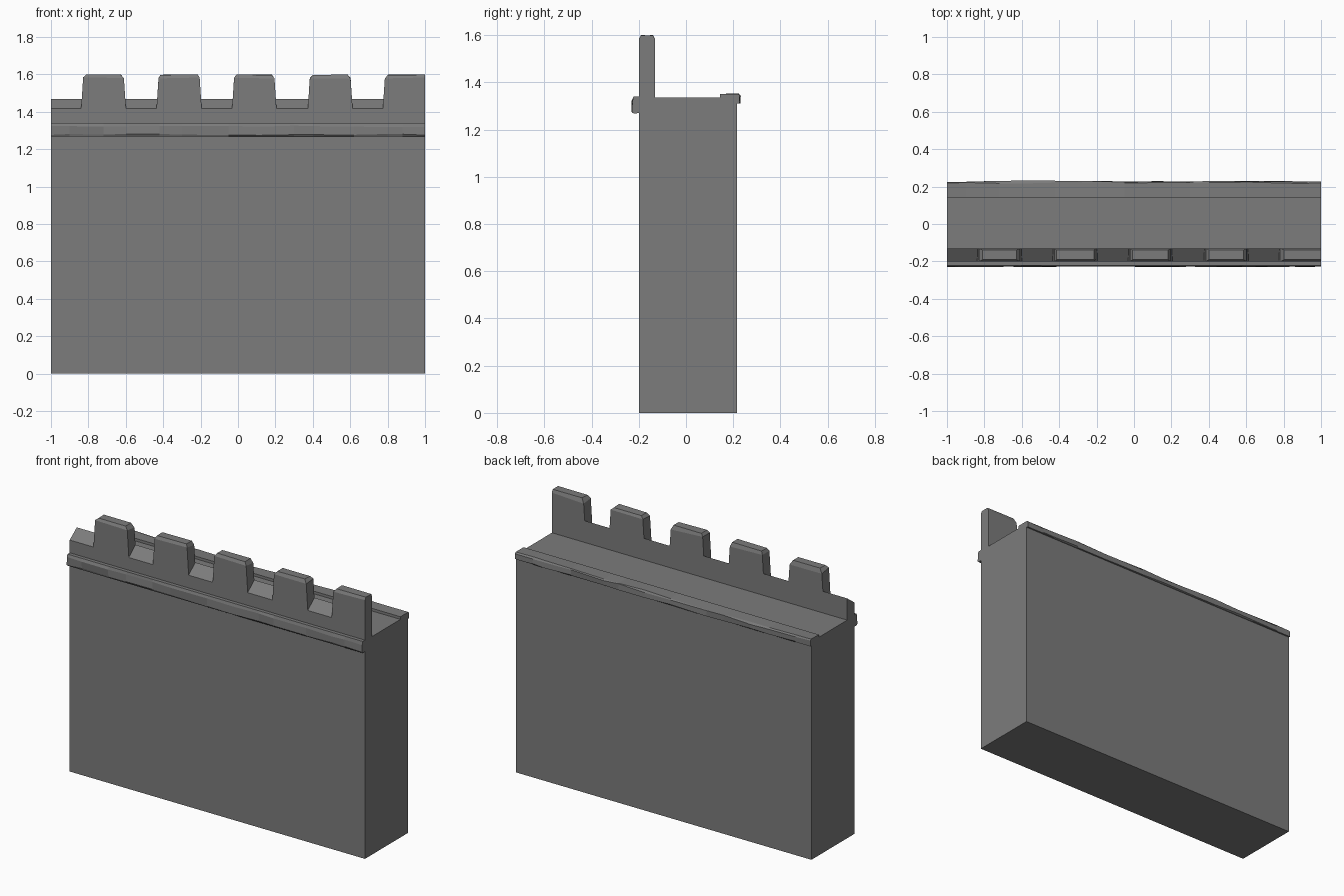
import bpy, bmesh, random
from mathutils import Vector

if "Cube" in bpy.data.objects:
    bpy.data.objects.remove(bpy.data.objects["Cube"])

random.seed(4)
stone = bpy.data.materials.new("grey stone")
stone.diffuse_color = (0.2, 0.2, 0.2, 1)
stone.use_nodes = True
stone.node_tree.nodes["Principled BSDF"].inputs["Base Color"].default_value = stone.diffuse_color


def finish(name, bm, recalc=True):
    if recalc:
        bmesh.ops.recalc_face_normals(bm, faces=bm.faces)
    me = bpy.data.meshes.new(name)
    bm.to_mesh(me)
    bm.free()
    me.materials.append(stone)
    ob = bpy.data.objects.new(name, me)
    bpy.context.collection.objects.link(ob)
    return ob


def loft(name, rings):
    """Skin a list of equal-length point rings and cap both ends."""
    bm = bmesh.new()
    vr = [[bm.verts.new(p) for p in r] for r in rings]
    n = len(vr[0])
    for a, b in zip(vr, vr[1:]):
        for i in range(n):
            j = (i + 1) % n
            bm.faces.new((a[i], a[j], b[j], b[i]))
    bm.faces.new(vr[0])
    bm.faces.new(vr[-1])
    return finish(name, bm)


def along_x(name, profile, xs=(-1, 1), worn=()):
    """Sweep a y,z profile along x, wearing the listed points unevenly."""
    rings = []
    for x in xs:
        r = []
        for i, (y, z) in enumerate(profile):
            if i in worn:
                y -= (1 if y > 0 else -1) * random.uniform(0, 0.008)
                z += random.uniform(-0.006, 0.002)
            r.append((x, y, z))
        rings.append(r)
    return loft(name, rings)


def rect(x0, x1, y0, y1, z, jit=0):
    u = lambda: random.uniform(-jit, 0)
    return [(x0, y0, z + u()), (x1, y0, z + u()), (x1, y1, z + u()), (x0, y1, z + u())]


# Main wall block
wall = along_x("wall", [(-.2, 0), (.215, 0), (.215, 1.335), (-.2, 1.335)])

# Worn brick chips: x0, x1, z of crack, height of the fade (negative = below)
front_chips = [(-.91, -.64, 1.085, -.08), (.68, .83, 1.085, -.07), (-.15, .1, .98, -.06),
               (-.06, .1, .885, .05), (-.2, .37, .78, .06), (-.83, -.6, .59, -.1),
               (.36, .66, .59, -.06), (.28, .65, .495, .06), (.63, .7, .39, .06),
               (-.54, -.1, .3, .07), (-.48, -.42, .205, .07), (-.3, -.05, .195, -.05)]
back_chips = [(-.03, .2, .9, -.06), (.65, .97, .91, .06), (-.9, -.6, .83, -.07),
              (.7, .95, .44, .08), (-.95, -.6, .16, .06), (.7, .95, 1.1, -.05),
              (-.4, .05, .51, .06)]
bm = bmesh.new()
for chips, y, s in ((front_chips, -.2, 1), (back_chips, .215, -1)):
    for x0, x1, z, h in chips:
        xm = x0 + (x1 - x0) * random.uniform(.3, .7)
        pts = [Vector(p) for p in ((x0, y - s * .001, z), (x1, y - s * .001, z),
               (xm, y - s * .001, z + h), (xm, y + s * .011, z + h * .05))]
        v = [bm.verts.new(p) for p in pts]
        mid = sum(pts, Vector()) / 4
        for f in ((0, 1, 2), (0, 1, 3), (1, 2, 3), (2, 0, 3)):
            a, b, c = (pts[i] for i in f)
            outward = (b - a).cross(c - a).dot(a - mid) > 0
            bm.faces.new([v[i] for i in (f if outward else f[::-1])])
cutter = finish("chip_cutter", bm, recalc=False)
cutter.hide_render = True
mod = wall.modifiers.new("chips", 'BOOLEAN')
mod.operation = 'DIFFERENCE'
mod.solver = 'EXACT'
mod.object = cutter
dg = bpy.context.evaluated_depsgraph_get()
carved = bpy.data.meshes.new_from_object(wall.evaluated_get(dg))
wall.modifiers.clear()
if len(carved.vertices) > 8 and max(v.co.z for v in carved.vertices) > 1.3:
    wall.data = carved
bpy.data.objects.remove(cutter)

# Parapet with its sloping top
along_x("parapet", [(-.2, 1.33), (-.2, 1.417), (-.131, 1.468), (-.131, 1.33)])

# Front string course and back coping, with uneven worn edges
xs = [-1, -.9, -.72, -.6, -.42, -.3, -.05, .12, .3, .4, .62, .8, .88, 1]
along_x("front_ledge", [(-.195, 1.27), (-.221, 1.268), (-.231, 1.28), (-.231, 1.324),
                        (-.222, 1.339), (-.195, 1.339)], xs, (2, 3))
along_x("back_ledge", [(.143, 1.32), (.143, 1.351), (.224, 1.351), (.232, 1.345),
                       (.232, 1.315), (.225, 1.31), (.2, 1.31)], xs, (2, 3, 4))

# Merlons: slightly tapered teeth with chipped top edges
for x0, x1 in ((-.84, -.598), (-.437, -.193), (-.033, .207), (.372, .614), (.773, 1.0)):
    t = .012
    r = 0 if x1 == 1 else t
    c = random.uniform(.008, .018)
    e = 0 if x1 == 1 else c
    loft("merlon", [rect(x0, x1, -.2, -.131, 1.4),
                    rect(x0 + t * .4, x1 - r * .4, -.2, -.131, 1.47),
                    rect(x0 + t, x1 - r, -.2, -.131, 1.585, .015),
                    rect(x0 + t + c, x1 - r - e, -.191, -.139, 1.6, .004)])
